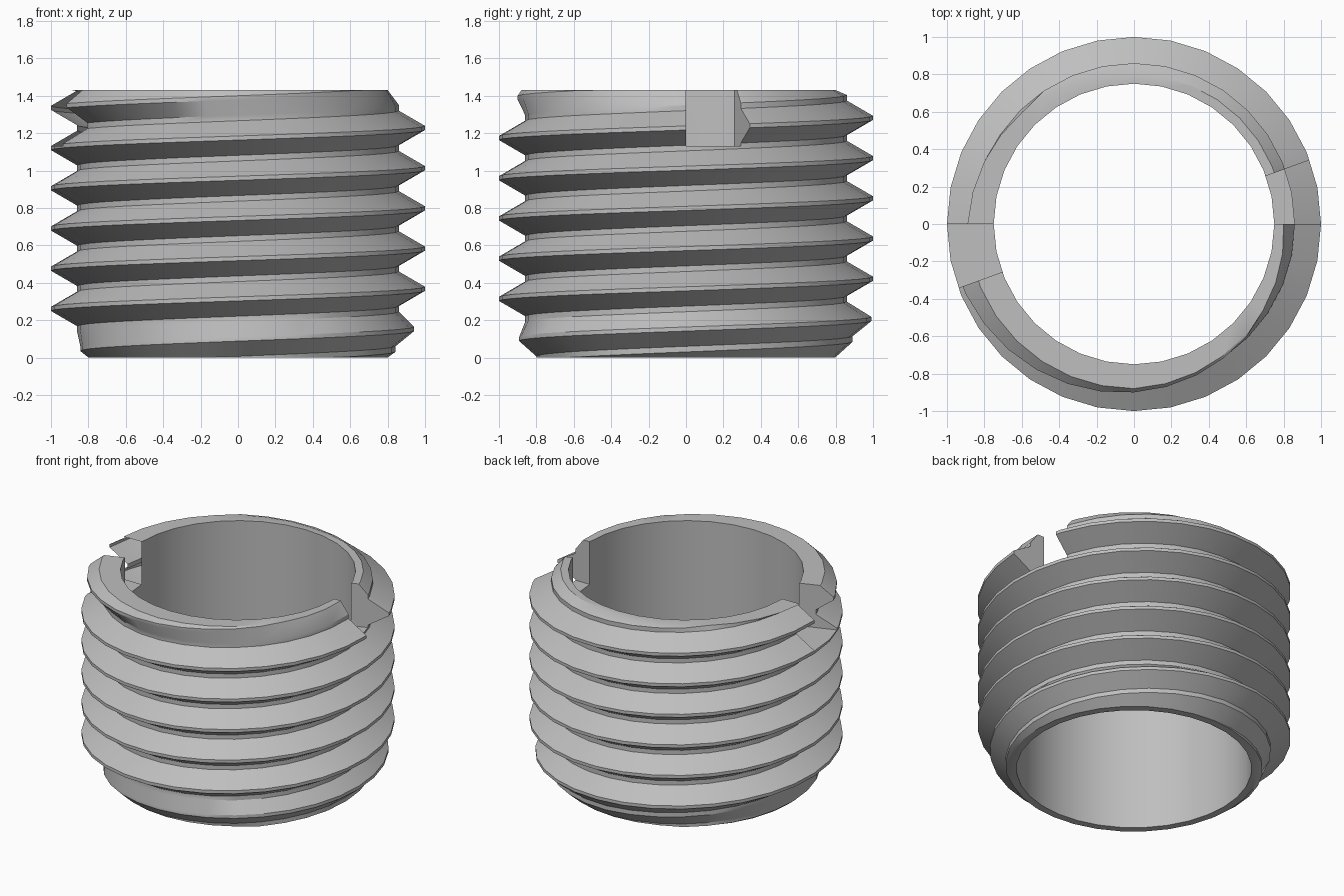
import bpy, bmesh
from math import cos, sin, tau, radians

cube = bpy.data.objects.get("Cube")
if cube:
    bpy.data.objects.remove(cube, do_unlink=True)

HEIGHT, PITCH, BORE, ROOT, SEGMENTS = 1.43, 0.215, 0.75, 0.86, 32
START = 0.1525                      # crest height of turn 0 at +x
CREST_FLAT, ROOT_FLAT = 0.011, 0.015  # half widths of the flats

steel = bpy.data.materials.new("plain_grey")
steel.use_nodes = True
grey = (0.52, 0.52, 0.52, 1)
steel.diffuse_color = grey
steel.node_tree.nodes["Principled BSDF"].inputs["Base Color"].default_value = grey


def cone(z):
    """Radius of the lead-in chamfer."""
    return 0.8 + 0.93 * max(z, 0)


def crest_radius(z):
    """Crest grows out of the chamfer and fades away over the last half turn."""
    return min(1, cone(z), 1 - 1.86 * (z - 1.335))


def root_radius(z):
    """Groove appears gradually after the first turn."""
    return min(cone(z), max(ROOT, 0.89 - 0.6 * (z - 0.1)))


def rim_radius(t):
    """Outline of the flat top rim, t in turns."""
    stops = [(0, 0.8), (0.25, 0.8), (0.5, 0.89), (0.75, 0.88), (1, 0.8)]
    for (a, ra), (b, rb) in zip(stops, stops[1:]):
        if t <= b:
            return ra + (rb - ra) * (t - a) / (b - a)


def section(t):
    """Closed radial cross-section of the threaded wall at t turns."""
    points = [(BORE, 0)]
    for turn in range(-2, 9):
        crest = START + PITCH * (turn + t)
        root = crest + PITCH / 2
        rc, rr = crest_radius(crest), root_radius(root)
        for r, z in ((rc, crest - CREST_FLAT), (rc, crest + CREST_FLAT),
                     (rr, root - ROOT_FLAT), (rr, root + ROOT_FLAT)):
            if z <= 0:
                r, z = 0.8, 0
            elif z >= HEIGHT:
                r, z = rim_radius(t), HEIGHT
            points.append((r, z))
    return points + [(BORE, HEIGHT)]


# Threaded sleeve: sections joined around the axis, last one shifted by a turn
bm = bmesh.new()
known = {}


def vert(r, z, step):
    key = (round(r, 4), round(z, 4), step % SEGMENTS)
    if key not in known:
        a = tau * step / SEGMENTS
        known[key] = bm.verts.new((r * cos(a), r * sin(a), z))
    return known[key]


def column(step):
    return [vert(r, z, step) for r, z in section(step / SEGMENTS)]


def join(a, b):
    for i in range(len(a)):
        j = (i + 1) % len(a)
        corners = list(dict.fromkeys((a[i], b[i], b[j], a[j])))
        if len(corners) > 2:
            bm.faces.new(corners)


for step in range(SEGMENTS):
    join(column(step), column(step + 1))
bmesh.ops.recalc_face_normals(bm, faces=bm.faces)


def finish(name, bm):
    mesh = bpy.data.meshes.new(name)
    bm.to_mesh(mesh)
    bm.free()
    mesh.materials.append(steel)
    obj = bpy.data.objects.new(name, mesh)
    bpy.context.collection.objects.link(obj)
    return obj


sleeve = finish("threaded_sleeve", bm)

# Two opposite driver slots with radial walls
bm = bmesh.new()
for start in (0, 180):
    corners = []
    for r, angle in ((0.5, 0), (1.5, 0), (1.5, 20), (0.5, 20)):
        a = radians(start + angle)
        corners.append(bm.verts.new((r * cos(a), r * sin(a), 1.13)))
    base = bm.faces.new(corners)
    top = bmesh.ops.extrude_face_region(bm, geom=[base])["geom"]
    bmesh.ops.translate(bm, vec=(0, 0, 0.6),
                        verts=[g for g in top if isinstance(g, bmesh.types.BMVert)])
bmesh.ops.recalc_face_normals(bm, faces=bm.faces)
cutter = finish("slot_cutter", bm)
cutter.hide_render = True

bpy.ops.object.select_all(action="DESELECT")
sleeve.select_set(True)
bpy.context.view_layer.objects.active = sleeve
cut = sleeve.modifiers.new("slots", "BOOLEAN")
cut.operation, cut.solver, cut.object = "DIFFERENCE", "EXACT", cutter
bpy.ops.object.modifier_apply(modifier=cut.name)
bpy.data.objects.remove(cutter, do_unlink=True)
bpy.ops.object.shade_smooth_by_angle(angle=radians(30))
